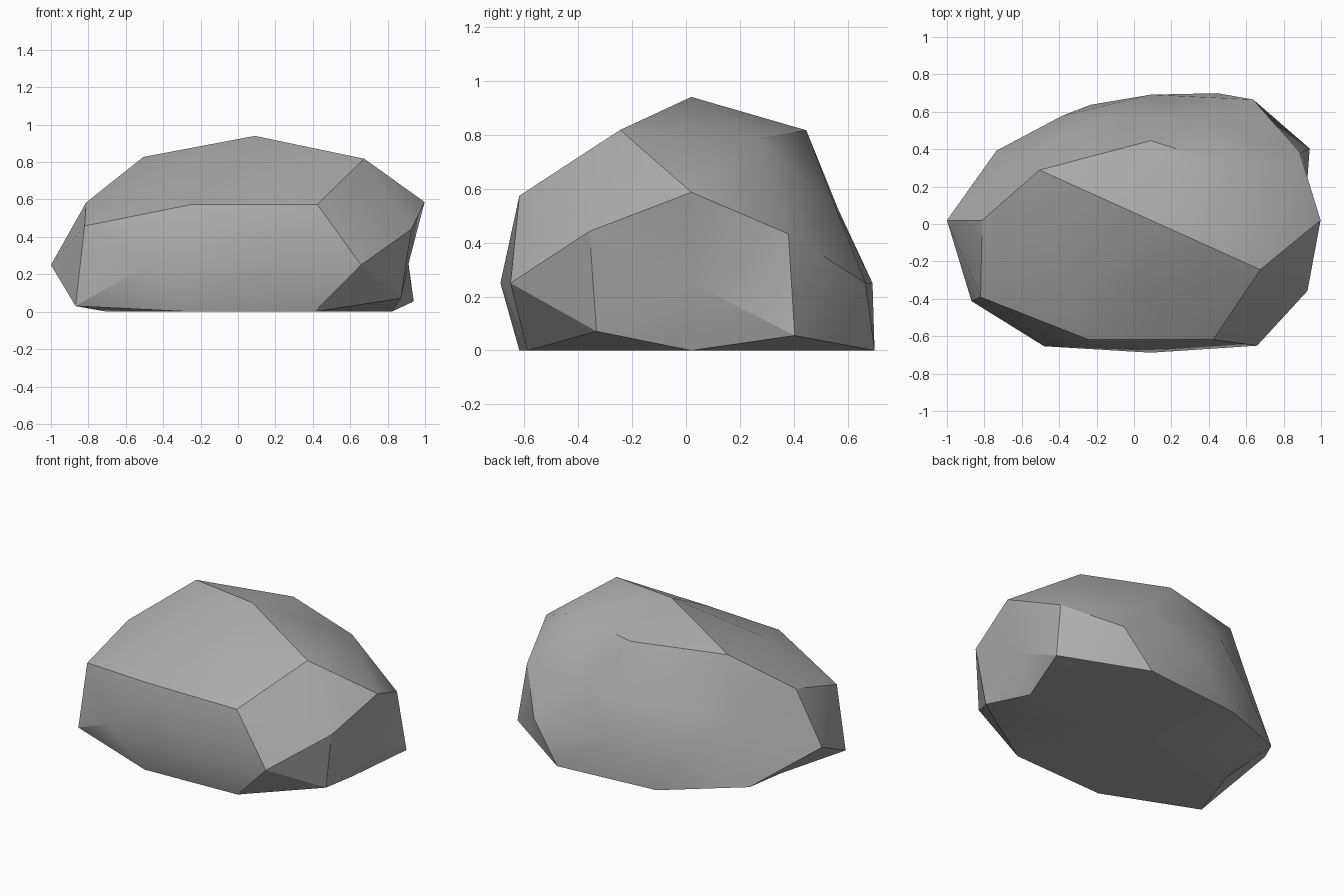
import bpy, bmesh, math
from itertools import product
from mathutils import Vector

cube = bpy.data.objects.get("Cube")
if cube:
    bpy.data.objects.remove(cube, do_unlink=True)

CENTRE = Vector((0.09, 0.02, 0.25))
STRETCH = Vector((1.0, 0.73, 0.6))
GOLDEN = (1 + math.sqrt(5)) / 2


def directions(a, b, c):
    """Unit directions for every sign combination, plus sign first."""
    signs = product(*[(1, -1) if v else (0,) for v in (a, b, c)])
    return [Vector((a * i, b * j, c * k)).normalized() for i, j, k in signs]


# Families of sphere directions, each with how far the stone bulges there
h, g = 1 / GOLDEN, GOLDEN
families = [
    ((1, 0, 0), [0.82, 1.09]),
    ((0, 1, 0), [0.92, 0.97]),
    ((0, 0, 1), [1.15, 1.0]),
    ((g, 0, 1), [1.067, 0.86, 1.06, 0.93]),
    ((1, g, 0), [1.04, 1.08, 0.9, 1.085]),
    ((0, 1, g), [1.11, 1.0, 0.97, 1.0]),
    ((g, 1, h), [0.985, 1.05, 1.035, 0.965, 0.885, 1.02, 1.125, 1.185]),
    ((h, g, 1), [0.91, 1.15, 1.08, 1.03, 0.92, 1.045, 1.08, 1.08]),
    ((1, h, g), [1.1, 1.0, 1.17, 1.0, 1.19, 1.0, 1.0, 1.0]),
]

# Faceted ball
bm = bmesh.new()
bulge = {}
for family, radii in families:
    for direction, radius in zip(directions(*family), radii):
        bulge[bm.verts.new(direction)] = radius
bmesh.ops.convex_hull(bm, input=list(bm.verts))

# Bulge and flatten it into a stone, cut level at the ground
for v in bm.verts:
    v.co = CENTRE + v.co * STRETCH * bulge[v]
    v.co.z = max(v.co.z, 0.0)
bmesh.ops.recalc_face_normals(bm, faces=bm.faces)
mesh = bpy.data.meshes.new("boulder")
bm.to_mesh(mesh)
bm.free()

# Stone colour
stone = bpy.data.materials.new("grey_stone")
stone.use_nodes = True
colour = (0.42, 0.42, 0.42, 1.0)
stone.diffuse_color = colour
shader = next(n for n in stone.node_tree.nodes if n.type == "BSDF_PRINCIPLED")
shader.inputs["Base Color"].default_value = colour
mesh.materials.append(stone)

boulder = bpy.data.objects.new("boulder", mesh)
bpy.context.collection.objects.link(boulder)
bpy.ops.object.select_all(action="DESELECT")
boulder.select_set(True)
bpy.context.view_layer.objects.active = boulder
bpy.ops.object.shade_smooth_by_angle(angle=math.radians(30))
